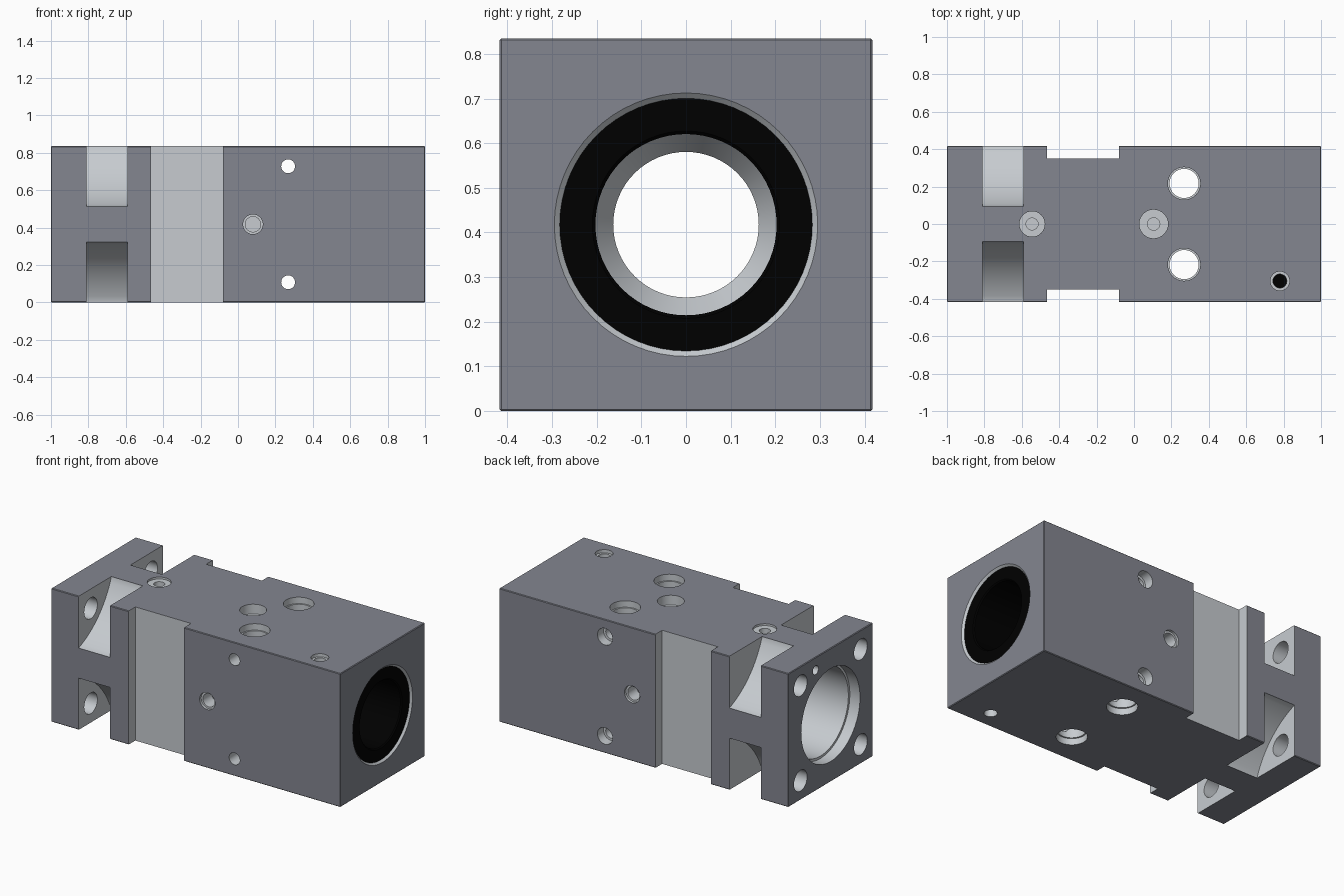
import bpy, bmesh, math
from mathutils import Vector

if "Cube" in bpy.data.objects:
    bpy.data.objects.remove(bpy.data.objects["Cube"])

CZ = 0.4175   # height of the bore axis
H = 0.4175    # half width of the square body


def make_object(name, bm):
    bmesh.ops.recalc_face_normals(bm, faces=bm.faces)
    mesh = bpy.data.meshes.new(name)
    bm.to_mesh(mesh)
    bm.free()
    ob = bpy.data.objects.new(name, mesh)
    bpy.context.collection.objects.link(ob)
    return ob


def prism(name, points, a, b):
    """Extrude a (y, z) outline along x from a to b."""
    bm = bmesh.new()
    lo = [bm.verts.new((a, y, z)) for y, z in points]
    hi = [bm.verts.new((b, y, z)) for y, z in points]
    bm.faces.new(lo)
    bm.faces.new(hi)
    n = len(points)
    for i in range(n):
        j = (i + 1) % n
        bm.faces.new((lo[i], lo[j], hi[j], hi[i]))
    return make_object(name, bm)


def box_outline(y0, y1, z0, z1):
    return [(y0, z0), (y1, z0), (y1, z1), (y0, z1)]


def turned(name, profile, origin, direction, seg=32, hollow=False):
    """Revolve (distance, radius) pairs around a direction."""
    bm = bmesh.new()
    rot = Vector(direction).to_track_quat('Z', 'Y')
    rings = []
    for d, r in profile:
        rings.append([bm.verts.new(Vector(origin) + rot @ Vector(
            (r * math.cos(k * math.tau / seg), r * math.sin(k * math.tau / seg), d)))
            for k in range(seg)])
    pairs = list(zip(rings, rings[1:]))
    if hollow:
        pairs.append((rings[-1], rings[0]))
    else:
        bm.faces.new(rings[0])
        bm.faces.new(rings[-1])
    for p, q in pairs:
        for k in range(seg):
            m = (k + 1) % seg
            bm.faces.new((p[k], p[m], q[m], q[k]))
    return make_object(name, bm)


def smooth(ob):
    bpy.ops.object.select_all(action='DESELECT')
    ob.select_set(True)
    bpy.context.view_layer.objects.active = ob
    bpy.ops.object.shade_smooth_by_angle(angle=math.radians(30))


def material(name, color):
    mat = bpy.data.materials.new(name)
    mat.diffuse_color = (*color, 1)
    mat.use_nodes = True
    mat.node_tree.nodes["Principled BSDF"].inputs["Base Color"].default_value = mat.diffuse_color
    return mat


dark = material("dark_coating", (0.23, 0.24, 0.28))
bare = material("machined_metal", (0.57, 0.60, 0.63))
black = material("black", (0.0, 0.0, 0.0))

# body: square block with slightly broken edges
body = prism("valve_body", box_outline(-H, H, 0, 2 * H), -1, 1)
bev = body.modifiers.new("edge_bevel", 'BEVEL')
bev.width = 0.004
bev.segments = 1

cutters = []

# flat relief across both sides
for s in (-1, 1):
    y0, y1 = sorted((s * 0.35, s * 0.5))
    cutters.append(prism("relief_cutter", box_outline(y0, y1, -0.1, 1), -0.465, -0.08))

# main stepped bore, open at both ends
cutters.append(turned("bore_cutter", [
    (-1.05, 0.29), (-0.93, 0.29), (-0.93, 0.275), (0.0, 0.275), (0.0, 0.163),
    (0.44, 0.163), (0.5, 0.203), (0.5, 0.283), (0.988, 0.283), (1.0, 0.295),
    (1.05, 0.295)], (0, 0, CZ), (1, 0, 0), 64))

# scooped bolt pockets in the four long corners, with flange bolt holes
R = 0.537
c = (0.31 + R) * math.sqrt(0.5)
half = math.asin(0.2275 / R)
arc = [(c - R * math.cos(t), c - R * math.sin(t))
       for t in [math.pi / 4 - half + 2 * half * i / 14 for i in range(15)]]
scoop = arc + [(0.5, arc[-1][1]), (0.5, 0.5), (arc[0][0], 0.5)]
for sy in (-1, 1):
    for sz in (-1, 1):
        pts = [(sy * y, CZ + sz * z) for y, z in scoop]
        cutters.append(prism("pocket_cutter", pts, -0.81, -0.592))
        cutters.append(turned("bolt_hole_cutter", [(-0.1, 0.065), (0.25, 0.065)],
                              (-1, sy * 0.297, CZ + sz * 0.297), (1, 0, 0)))


def hole(origin, direction, *steps):
    """Stepped hole; each step is (depth, radius) from the surface inward."""
    prof, start = [], -0.05
    for depth, r in steps:
        prof += [(start, r), (depth, r)]
        start = depth
    cutters.append(turned("hole_cutter", prof, origin, direction))


TOP, DOWN = 2 * H, (0, 0, -1)
# locating pin hole in the flange
hole((-1, 0.148, 0.755), (1, 0, 0), (0.12, 0.028))
# top ports
hole((-0.545, 0, TOP), DOWN, (0.012, 0.068), (0.06, 0.032))
hole((0.105, 0, TOP), DOWN, (0.06, 0.077), (0.1, 0.033))
hole((0.78, -0.305, TOP), DOWN, (0.02, 0.051), (0.9, 0.037))
# vertical mounting holes, stepped at both ends
for y in (-0.217, 0.217):
    hole((0.268, y, TOP), DOWN, (0.04, 0.087), (TOP - 0.04, 0.078), (0.9, 0.087))
# cross holes, counterbored at the back
for z in (CZ - 0.31, CZ + 0.31):
    hole((0.268, H, z), (0, -1, 0), (0.06, 0.052), (0.9, 0.037))
# centre threaded ports on both sides
for s in (-1, 1):
    hole((0.08, s * H, CZ), (0, -s, 0), (0.015, 0.053), (0.1, 0.041))

for cutter in cutters:
    mod = body.modifiers.new("cut", 'BOOLEAN')
    mod.operation = 'DIFFERENCE'
    mod.solver = 'EXACT'
    mod.object = cutter

# bake the cuts and drop the cutters
deps = bpy.context.evaluated_depsgraph_get()
baked = bpy.data.meshes.new_from_object(body.evaluated_get(deps))
body.modifiers.clear()
body.data = baked
for cutter in cutters:
    bpy.data.objects.remove(cutter, do_unlink=True)

# outer skin is coated, every cut surface is bare metal
baked.materials.clear()
baked.materials.append(dark)
baked.materials.append(bare)
for poly in baked.polygons:
    x, y, z = poly.center
    inside = abs(x) < 0.995 and abs(y) < H - 0.003 and abs(z - CZ) < H - 0.003
    poly.material_index = 1 if inside else 0
smooth(body)

# black bearing sleeve in the right end
sleeve = turned("bearing_sleeve", [
    (0.5, 0.283), (0.988, 0.283), (0.988, 0.21), (0.981, 0.203), (0.5, 0.203)],
    (0, 0, CZ), (1, 0, 0), 64, hollow=True)
# black plug inside the small through hole
plug = turned("port_plug", [(0, 0.037), (0.5, 0.037)], (0.78, -0.305, 0.17), (0, 0, 1))
for ob in (sleeve, plug):
    ob.data.materials.append(black)
    smooth(ob)
